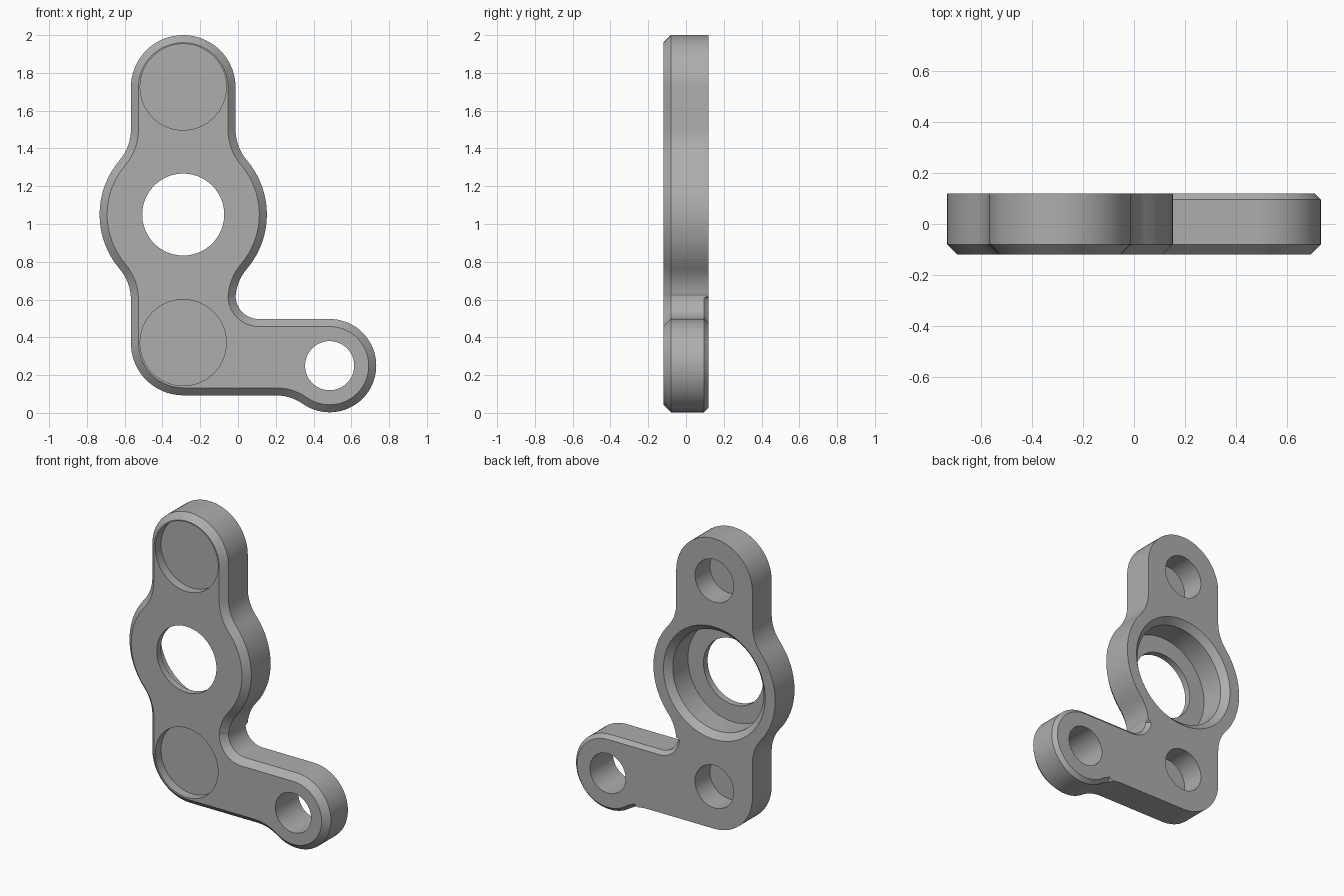
import bpy, bmesh, math
from math import sin, cos, radians
from mathutils import Vector

cube = bpy.data.objects.get("Cube")
if cube:
    bpy.data.objects.remove(cube, do_unlink=True)

# One plain grey metal
grey = bpy.data.materials.new("grey metal")
grey.use_nodes = True
colour = (0.42, 0.42, 0.42, 1)
grey.diffuse_color = colour
grey.node_tree.nodes["Principled BSDF"].inputs["Base Color"].default_value = colour

# Main dimensions
CX, TOP_Z, MID_Z, LOW_Z = -0.29, 1.723, 1.05, 0.37
LOBE, HUB, BLEND = 0.277, 0.443, 0.25
ARM_X, ARM_Z, ARM_R = 0.485, 0.25, 0.247
BACK, BEVEL, ARM_BEVEL = 0.12, 0.04, 0.024


def arc(cx, cz, r, start, end):
    """Points and outward normals; the outline runs counter-clockwise, so falling angles are hollows."""
    steps = max(3, int(abs(end - start) / 5))
    sign = 1 if end > start else -1
    result = []
    for i in range(steps + 1):
        a = radians(start + (end - start) * i / steps)
        d = Vector((cos(a), sin(a)))
        result.append((Vector((cx, cz)) + d * r, d * sign))
    return result


# Blend between the straight lobe sides and the round hub
blend_dx = LOBE + BLEND
blend_dz = math.sqrt((HUB + BLEND) ** 2 - blend_dx ** 2)
turn = math.degrees(math.atan2(blend_dz, blend_dx))
xl, xr = CX - blend_dx, CX + blend_dx
zu, zd = MID_Z + blend_dz, MID_Z - blend_dz

# Blend between the lower edge and the round arm end
floor_z = LOW_Z - LOBE
arm_dz = ARM_Z - floor_z + BLEND
arm_dx = math.sqrt((ARM_R + BLEND) ** 2 - arm_dz ** 2)
arm_turn = math.degrees(math.atan2(arm_dz, arm_dx))

outline = (
    arc(CX, TOP_Z, LOBE, 0, 180)
    + arc(xl, zu, BLEND, 0, -turn)
    + arc(CX, MID_Z, HUB, 180 - turn, 180 + turn)
    + arc(xl, zd, BLEND, turn, 0)
    + arc(CX, LOW_Z, LOBE, 180, 270)
    + arc(ARM_X - arm_dx, floor_z - BLEND, BLEND, 90, arm_turn)
    + arc(ARM_X, ARM_Z, ARM_R, 180 + arm_turn, 450)
    + arc(0.11, 0.62, 0.123, 270, 180)
    + arc(xr, zd, BLEND, 175, 180 - turn)
    + arc(CX, MID_Z, HUB, -turn, turn)
    + arc(xr, zu, BLEND, 180 + turn, 180)
)


def back_bevel(p):
    """Only the arm is bevelled on its back edge."""
    on_top = p.y > 0.4 and p.y < 0.62 and p.x > -0.02
    return ARM_BEVEL if on_top or (p.x > 0.27 and p.y < 0.5) else 0.0


def new_object(name, bm):
    bmesh.ops.remove_doubles(bm, verts=bm.verts, dist=0.0002)
    bmesh.ops.recalc_face_normals(bm, faces=bm.faces)
    mesh = bpy.data.meshes.new(name)
    bm.to_mesh(mesh)
    bm.free()
    mesh.materials.append(grey)
    obj = bpy.data.objects.new(name, mesh)
    bpy.context.collection.objects.link(obj)
    return obj


# Bracket plate: outline rings from front to back, capped at both ends
bm = bmesh.new()
rings = [[], [], [], []]
for p, n in outline:
    b = back_bevel(p)
    for ring, (inset, y) in zip(rings, ((BEVEL, -BACK), (0, BEVEL - BACK), (0, BACK - b), (b, BACK))):
        q = p - n * inset
        ring.append(bm.verts.new((q.x, y, q.y)))
count = len(outline)
for r0, r1 in zip(rings, rings[1:]):
    for i in range(count):
        j = (i + 1) % count
        bm.faces.new((r0[i], r0[j], r1[j], r1[i]))
bm.faces.new(rings[0])
bm.faces.new(rings[-1])
plate = new_object("bracket_plate", bm)


def cut(name, x, z, profile, segments=72):
    """Turn a (radius, y) profile round an axis along y and cut it from the plate."""
    bm = bmesh.new()
    loops = []
    for r, y in profile:
        loops.append([bm.verts.new((x + r * cos(math.tau * k / segments), y,
                                    z + r * sin(math.tau * k / segments))) for k in range(segments)])
    for a, b in zip(loops, loops[1:]):
        for k in range(segments):
            m = (k + 1) % segments
            bm.faces.new((a[k], a[m], b[m], b[k]))
    bm.faces.new(loops[0])
    bm.faces.new(loops[-1])
    cutter = new_object(name, bm)
    cutter.hide_render = True
    mod = plate.modifiers.new(name, "BOOLEAN")
    mod.operation = "DIFFERENCE"
    mod.solver = "EXACT"
    mod.object = cutter
    bpy.ops.object.modifier_apply(modifier=mod.name)
    bpy.data.objects.remove(cutter, do_unlink=True)


bpy.ops.object.select_all(action="DESELECT")
plate.select_set(True)
bpy.context.view_layer.objects.active = plate

# Hub bore: narrow front hole, wide back recess with a bevelled mouth
cut("hub_bore", CX, MID_Z, [(0.217, -0.2), (0.217, -0.077), (0.33, -0.077),
                            (0.33, 0.08), (0.41, 0.16)])
# Arm hole, right through
cut("arm_hole", ARM_X, ARM_Z, [(0.13, -0.2), (0.13, 0.2)])
# Shallow front pockets and blind back holes in both lobes
for label, z in (("upper", TOP_Z), ("lower", LOW_Z)):
    cut(label + "_pocket", CX, z + 0.002, [(0.228, -0.2), (0.228, -0.06)])
    cut(label + "_back_hole", CX, z, [(0.14, -0.035), (0.14, 0.2)])

bpy.ops.object.shade_smooth_by_angle(angle=radians(25))
